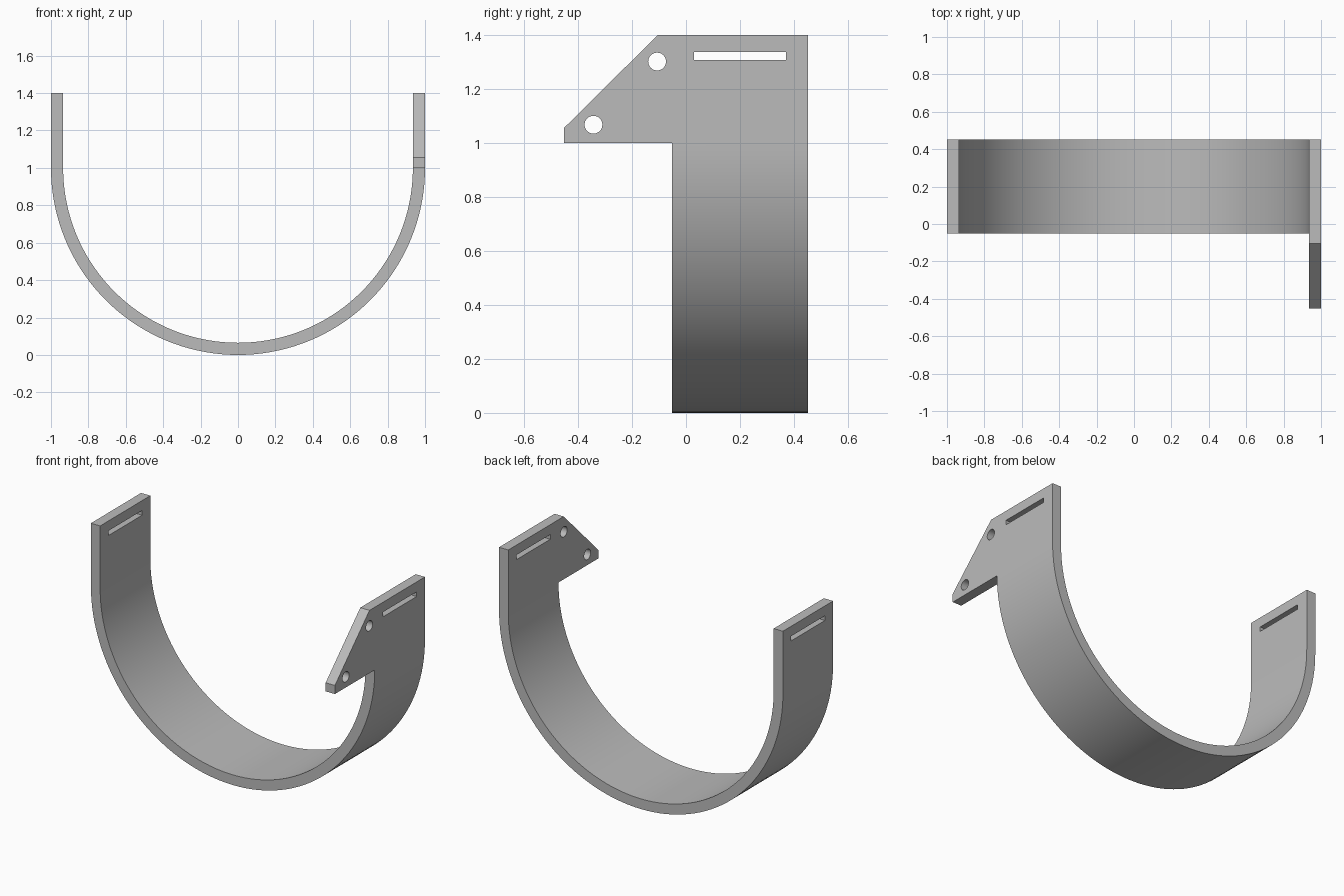
import bpy, bmesh, math
from mathutils import Matrix, Vector

if "Cube" in bpy.data.objects:
    bpy.data.objects.remove(bpy.data.objects["Cube"])

OUTER, INNER = 1.0, 0.935
FRONT, BACK = -0.052, 0.453
AXIS_Z, TOP = 1.0, 1.4
SEGMENTS = 72

grey = bpy.data.materials.new("plain grey")
grey.use_nodes = True
colour = (0.5, 0.5, 0.5, 1)
grey.diffuse_color = colour
grey.node_tree.nodes["Principled BSDF"].inputs["Base Color"].default_value = colour


def make_object(name, bm):
    bmesh.ops.recalc_face_normals(bm, faces=bm.faces)
    mesh = bpy.data.meshes.new(name)
    bm.to_mesh(mesh)
    bm.free()
    mesh.materials.append(grey)
    obj = bpy.data.objects.new(name, mesh)
    bpy.context.collection.objects.link(obj)
    return obj


def u_path(radius):
    """Left arm down, half circle, right arm up."""
    arc = [math.pi * (1 + i / SEGMENTS) for i in range(SEGMENTS + 1)]
    points = [(radius * math.cos(a), AXIS_Z + radius * math.sin(a)) for a in arc]
    return [(-radius, TOP)] + points + [(radius, TOP)]


# U-shaped band: front strip of quads, extruded backwards
bm = bmesh.new()
rows = [[bm.verts.new((x, FRONT, z)) for x, z in u_path(r)] for r in (OUTER, INNER)]
strip = [bm.faces.new((rows[0][i], rows[0][i + 1], rows[1][i + 1], rows[1][i]))
         for i in range(len(rows[0]) - 1)]
back = bmesh.ops.extrude_face_region(bm, geom=strip, use_keep_orig=True)
for v in back["geom"]:
    if isinstance(v, bmesh.types.BMVert):
        v.co.y = BACK

# Forward ear: extrude the front edge of one arm, then taper its top
ear_face = strip[-1]
for y, top in ((-0.105, TOP), (-0.453, 1.055)):
    result = bmesh.ops.extrude_discrete_faces(bm, faces=[ear_face])
    ear_face = result["faces"][0]
    for v in ear_face.verts:
        v.co.y = y
        if v.co.z > AXIS_Z + 0.01:
            v.co.z = top
band = make_object("strap_band", bm)


# Cutters: a slot through both arms, two round holes through the ear
def slot_cutter():
    bm = bmesh.new()
    bmesh.ops.create_cube(bm, size=1, matrix=Matrix.Translation((0, 0.2, 1.322))
                          @ Matrix.Diagonal((3, 0.34, 0.03, 1)))
    return make_object("slot_cutter", bm)


def hole_cutter(y, z):
    bm = bmesh.new()
    bmesh.ops.create_cone(bm, cap_ends=True, segments=32, radius1=0.033,
                          radius2=0.033, depth=0.6,
                          matrix=Matrix.Translation((1, y, z))
                          @ Matrix.Rotation(math.pi / 2, 4, "Y"))
    return make_object("hole_cutter", bm)


for cutter in (slot_cutter(), hole_cutter(-0.107, 1.302), hole_cutter(-0.343, 1.068)):
    cutter.hide_render = True
    bpy.context.view_layer.objects.active = band
    cut = band.modifiers.new("cut", "BOOLEAN")
    cut.operation = "DIFFERENCE"
    cut.solver = "EXACT"
    cut.object = cutter
    bpy.ops.object.modifier_apply(modifier=cut.name)
    bpy.data.objects.remove(cutter)

# Smooth the curve, keep the edges crisp
bpy.ops.object.select_all(action="DESELECT")
band.select_set(True)
bpy.context.view_layer.objects.active = band
bpy.ops.object.shade_smooth_by_angle(angle=math.radians(30))
